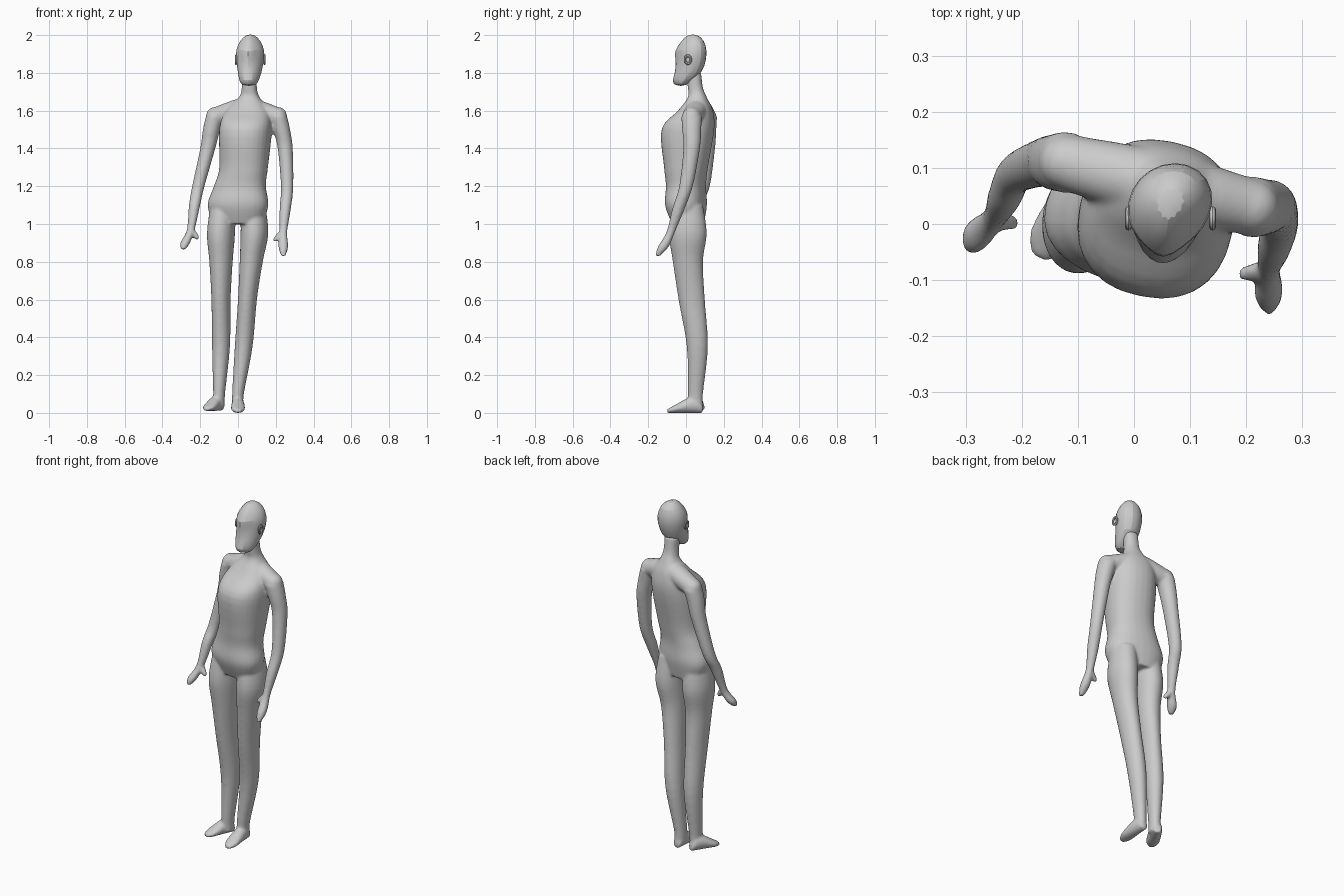
import bpy, bmesh, math
from mathutils import Vector, Matrix

cube = bpy.data.objects.get("Cube")
if cube:
    bpy.data.objects.remove(cube)

shade = (0.6, 0.6, 0.6, 1)
grey = bpy.data.materials.new("plain_grey")
grey.use_nodes = True
grey.diffuse_color = shade
grey.node_tree.nodes["Principled BSDF"].inputs["Base Color"].default_value = shade

UP = Vector((0, 0, 1))
SIDES = 28
STEPS = 5


def finish(bm, name):
    """Turn the mesh under construction into a named grey object."""
    bmesh.ops.recalc_face_normals(bm, faces=bm.faces)
    mesh = bpy.data.meshes.new(name)
    bm.to_mesh(mesh)
    bm.free()
    mesh.materials.append(grey)
    obj = bpy.data.objects.new(name, mesh)
    bpy.context.collection.objects.link(obj)
    return obj


def bridge(bm, sections):
    """Join a stack of closed sections into a capped tube."""
    rings = [[bm.verts.new(point) for point in section] for section in sections]
    for low, high in zip(rings, rings[1:]):
        for i in range(len(low)):
            bm.faces.new((low[i - 1], low[i], high[i], high[i - 1]))
    bm.faces.new(rings[0])
    bm.faces.new(rings[-1])


def refine(rows):
    """Add smoothly blended rows between the given ones."""
    rows = [Vector(row) for row in rows]
    padded = [rows[0]] + rows + [rows[-1]]
    dense = []
    for before, start, end, after in zip(padded, padded[1:], padded[2:], padded[3:]):
        leave, arrive = (end - before) / 2, (after - start) / 2
        gap = end - start
        for step in range(STEPS):
            t = step / STEPS
            dense.append(start + leave * t + (gap * 3 - leave * 2 - arrive) * t ** 2
                         + (leave + arrive - gap * 2) * t ** 3)
    return dense + [rows[-1]]


def signed_power(value, exponent):
    return math.copysign(abs(value) ** exponent, value)


def loft(bm, rows, normal=UP, twist=0, roundness=1):
    """Tube through oval sections: centre, half width, half depth."""
    if normal == UP:
        across = Vector((math.cos(twist), math.sin(twist), 0))
        along = UP.cross(across)
    else:
        across = normal.cross(UP).normalized()
        along = across.cross(normal).normalized()
    sections = []
    for x, y, z, width, depth in refine(rows):
        section = []
        for i in range(SIDES):
            angle = math.tau * i / SIDES
            section.append(Vector((x, y, z))
                           + across * width * signed_power(math.cos(angle), roundness)
                           + along * depth * signed_power(math.sin(angle), roundness))
        sections.append(section)
    bridge(bm, sections)


def add_arm(bm, joints, thumb_tip):
    """Shoulder ball, tapering arm, mitten hand and thumb."""
    radii = (.05, .046, .04, .033, .03, .021, .026, .012)
    bmesh.ops.create_icosphere(bm, subdivisions=3, radius=radii[0],
                               matrix=Matrix.Translation(joints[0]))
    loft(bm, [(*joint, radius, radius * 1.1) for joint, radius in zip(joints, radii)])
    wrist, tip = Vector(joints[-3]), Vector(thumb_tip)
    rows = [(*wrist.lerp(tip, t), radius, radius)
            for t, radius in ((0, .018), (.8, .014), (1, .008))]
    loft(bm, rows, normal=tip - wrist)


def add_leg(bm, centres, heel, toe, twist):
    """Leg through hip, thigh, knee, calf, ankle and sole, then the foot."""
    shape = ((1.1, .01, .065, .08), (.95, .01, .073, .1), (.8, .01, .061, .08),
             (.6, .03, .05, .07), (.35, .06, .047, .056), (.1, .05, .031, .04),
             (.03, .05, .03, .04))
    loft(bm, [(x, y, z, width, depth) for x, (z, y, width, depth) in zip(centres, shape)],
         twist=twist)
    heel, toe = Vector(heel), Vector(toe)
    profile = ((0, .02, .02), (.15, .03, .04), (.4, .035, .04), (.8, .036, .02), (1, .016, .01))
    rows = [(*(heel.lerp(toe, t) + UP * height), width, height) for t, width, height in profile]
    loft(bm, rows, normal=toe - heel)


bm = bmesh.new()

# torso and neck, turned slightly about the spine
loft(bm, [(0, .01, 1, .13, .08), (0, 0, 1.1, .162, .106), (.01, 0, 1.2, .138, .103),
          (.03, 0, 1.3, .128, .114), (.04, .01, 1.5, .138, .138), (.05, .05, 1.6, .115, .09),
          (.06, .06, 1.67, .055, .05), (.06, .05, 1.72, .04, .04), (.06, .04, 1.8, .04, .04)],
     twist=-.2, roundness=.87)

# arms
right_joints = [(-.12, .11, 1.57), (-.14, .11, 1.5), (-.16, .11, 1.4), (-.21, .09, 1.2),
                (-.23, .05, 1.1), (-.25, .01, .97), (-.28, -.02, .9), (-.29, -.04, .865)]
left_joints = [(.21, .03, 1.57), (.23, .03, 1.5), (.25, .03, 1.4), (.26, 0, 1.2),
               (.25, -.04, 1.08), (.24, -.08, .96), (.24, -.12, .88), (.24, -.15, .83)]
add_arm(bm, right_joints, (-.21, 0, .92))
add_arm(bm, left_joints, (.19, -.09, .91))

# shoulder yoke between the arms
right, left = Vector(right_joints[0]), Vector(left_joints[0])
middle = (right + left) / 2 + UP * .04
loft(bm, [(*right, .05, .05), (*middle, .06, .06), (*left, .05, .05)], normal=left - right)

# legs and feet
add_leg(bm, (-.08, -.09, -.09, -.09, -.09, -.1, -.1), (-.09, .09, .01), (-.17, -.06, .01), -.2)
add_leg(bm, (.08, .087, .07, .05, .03, 0, 0), (0, .09, 0), (0, -.1, 0), -.1)

# one soft skin over all the limbs
body = finish(bm, "body")
remesh = body.modifiers.new("fuse", "REMESH")
remesh.mode = "VOXEL"
remesh.voxel_size = .007
remesh.use_smooth_shade = True
soften = body.modifiers.new("soften", "SMOOTH")
soften.iterations = 8

# head: one angular outline, scaled at each level (height, front, back, half width)
half = [(.4, -.8), (.85, -.35), (1, .2), (.8, .7), (.3, 1)]
outline = [(0, -1)] + half + [(-x, y) for x, y in reversed(half)]
jaw, mouth, eyes, brow = (1.76, -.08, .03, .055), (1.8, -.08, .09, .066), (1.88, -.065, .11, .08), (1.92, -.07, .11, .08)
chin, crown, top = (1.73, -.06, 0, .04), (1.97, -.03, .1, .06), (2.005, .01, .06, .02)
sections = []
for level in (chin, jaw, mouth, eyes, brow, crown, top):
    height, front, back, width = level
    section = []
    for i, (x, y) in enumerate(outline):
        point = Vector((.06 + x * width, (front + back) / 2 + y * (back - front) / 2, height))
        point.x += point.y * .12
        if level == eyes and i in (1, len(outline) - 1):
            point.y += .015
        if level == mouth and i == 0:
            point.y += .03
        if level == brow and i == 0:
            point.z -= .015
        section.append(point)
    sections.append(section)
bm = bmesh.new()
bridge(bm, sections)
head = finish(bm, "head")
rounding = head.modifiers.new("rounding", "SUBSURF")
rounding.levels = rounding.render_levels = 1
head.select_set(True)

# ears
for name, x in (("right_ear", -.01), ("left_ear", .14)):
    bpy.ops.mesh.primitive_torus_add(location=(x, .01, 1.87), rotation=(0, math.pi / 2, 0),
                                     major_radius=.016, minor_radius=.006,
                                     major_segments=14, minor_segments=8)
    ear = bpy.context.object
    ear.name = name
    ear.scale.x = 1.3
    ear.data.materials.append(grey)

# smooth shading with the sharp head planes kept
for obj in bpy.context.collection.objects:
    obj.select_set(obj == head or obj.name.endswith("ear"))
bpy.context.view_layer.objects.active = head
bpy.ops.object.shade_smooth_by_angle(angle=math.radians(35))
